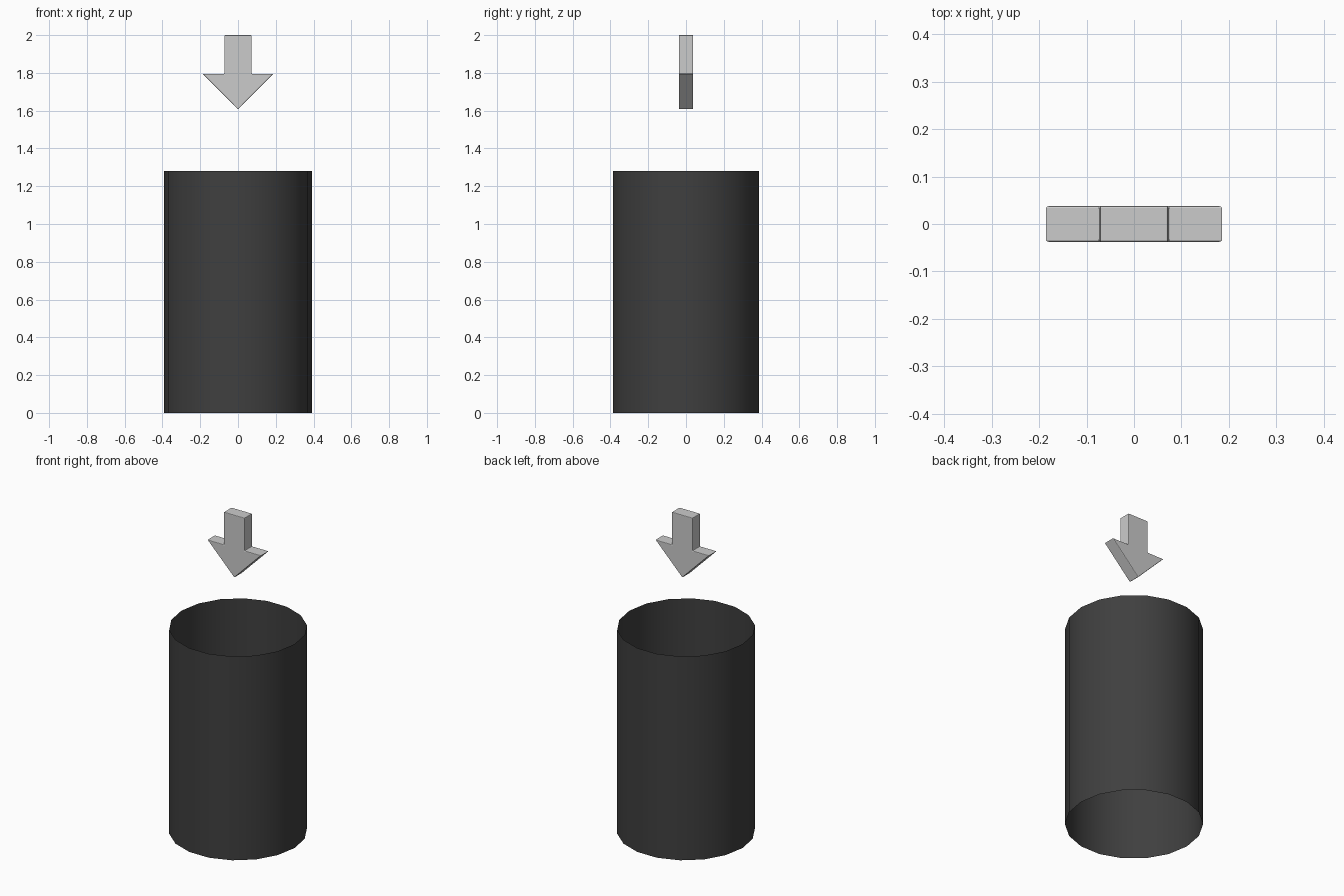
import bpy
import bmesh

if "Cube" in bpy.data.objects:
    bpy.data.objects.remove(bpy.data.objects["Cube"])

# Open tube: 18 sides, single wall, no caps
TUBE_RADIUS, TUBE_HEIGHT = 0.393, 1.28
bpy.ops.mesh.primitive_cylinder_add(vertices=18, radius=TUBE_RADIUS, depth=TUBE_HEIGHT,
                                    end_fill_type='NOTHING',
                                    location=(0, 0, TUBE_HEIGHT / 2),
                                    rotation=(0, 0, 1.5707963))  # corner on the x axis
tube = bpy.context.object
tube.name = "open_tube"
bpy.ops.object.shade_smooth_by_angle()
dark = bpy.data.materials.new("dark_grey")
dark.diffuse_color = (0.05, 0.05, 0.05, 1)
dark.use_nodes = True
dark.node_tree.nodes["Principled BSDF"].inputs["Base Color"].default_value = dark.diffuse_color
tube.data.materials.append(dark)

# Downward arrow: mirrored half profile, extruded along y
THICKNESS = 0.076
half = [(0.072, 2.0), (0.072, 1.795), (0.187, 1.795)]
profile = half + [(0, 1.607)] + [(-x, z) for x, z in reversed(half)]
bm = bmesh.new()
face = bm.faces.new([bm.verts.new((x, -THICKNESS / 2, z)) for x, z in profile])
ext = bmesh.ops.extrude_face_region(bm, geom=[face])
bmesh.ops.translate(bm, vec=(0, THICKNESS, 0),
                    verts=[g for g in ext["geom"] if isinstance(g, bmesh.types.BMVert)])
bmesh.ops.recalc_face_normals(bm, faces=bm.faces)
mesh = bpy.data.meshes.new("down_arrow")
bm.to_mesh(mesh)
bm.free()
arrow = bpy.data.objects.new("down_arrow", mesh)
bpy.context.collection.objects.link(arrow)

# Slightly softened arrow edges
bevel = arrow.modifiers.new("soft_edges", 'BEVEL')
bevel.width = 0.004
bevel.segments = 2
